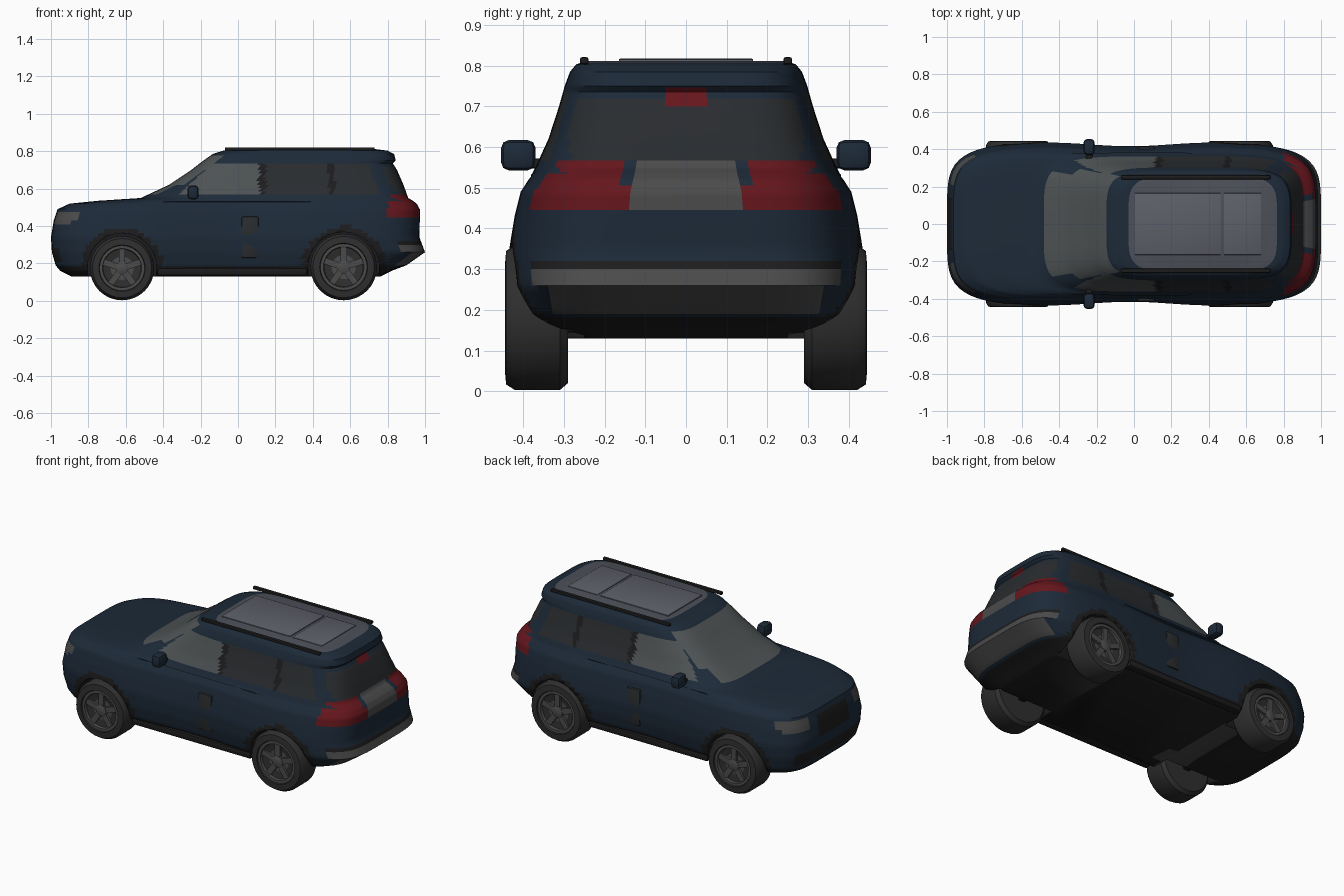
import bpy, bmesh, math
from mathutils import Vector

if "Cube" in bpy.data.objects:
    bpy.data.objects.remove(bpy.data.objects["Cube"])

def mat(name, r, g, b):
    m = bpy.data.materials.new(name)
    m.diffuse_color = (r, g, b, 1)
    m.use_nodes = True
    m.node_tree.nodes["Principled BSDF"].inputs["Base Color"].default_value = m.diffuse_color
    return m

NAVY = mat("navy_paint", .012, .023, .04)
TRIM = mat("dark_trim", .012, .012, .013)
GLASS = mat("light_glass", .075, .085, .088)
DARKGLASS = mat("dark_glass", .022, .025, .028)
RED = mat("red_lamp", .13, .008, .012)
GREY = mat("mid_grey", .07, .07, .07)
ROOF = mat("roof_grey", .075, .08, .10)
PANEL = mat("sunroof_grey", .11, .115, .14)
RUBBER = mat("tyre_rubber", .028, .028, .028)
MATS = [NAVY, TRIM, GLASS, DARKGLASS, RED, GREY, ROOF]
WHEELS = [(-.62, .172), (.565, .178)]

def add(name, bm, mats, angle=35):
    bmesh.ops.recalc_face_normals(bm, faces=bm.faces)
    me = bpy.data.meshes.new(name)
    bm.to_mesh(me)
    bm.free()
    ob = bpy.data.objects.new(name, me)
    bpy.context.collection.objects.link(ob)
    for m in mats:
        me.materials.append(m)
    bpy.ops.object.select_all(action='DESELECT')
    ob.select_set(True)
    bpy.context.view_layer.objects.active = ob
    bpy.ops.object.shade_smooth_by_angle(angle=math.radians(angle))
    return ob

def box(name, c, s, m, bevel=.01):
    bm = bmesh.new()
    bmesh.ops.create_cube(bm, size=1)
    for v in bm.verts:
        v.co = Vector(c) + Vector(v.co[i] * s[i] for i in range(3))
    if bevel:
        bmesh.ops.bevel(bm, geom=bm.edges[:], offset=bevel, segments=2,
                        affect='EDGES', profile=.5)
    return add(name, bm, [m])

def lathe(name, x, z, prof, m, side, n=32):
    # prof is (y, radius); revolved about the axle
    bm = bmesh.new()
    rings = [[bm.verts.new((x + r * math.cos(a * math.tau / n), side * y,
                            z + r * math.sin(a * math.tau / n)))
              for a in range(n)] for y, r in prof]
    for p, q in zip(rings, rings[1:]):
        for i in range(n):
            bm.faces.new((p[i], p[i-1], q[i-1], q[i]))
    bm.faces.new(rings[0])
    bm.faces.new(rings[-1])
    return add(name, bm, [m])

# body shell: horizontal outlines (z, front x, rear x, half width)
LAYERS = [(.13, -.89, .76, .36), (.16, -.95, .82, .405), (.19, -.975, .90, .42),
          (.26, -.995, 1.0, .435), (.34, -1.0, .97, .44), (.43, -.985, .972, .425),
          (.49, -.965, .972, .41), (.52, -.90, .955, .39), (.535, -.75, .935, .378),
          (.55, -.52, .91, .37), (.62, -.37, .885, .338), (.70, -.25, .85, .312),
          (.735, -.205, .828, .302), (.75, -.185, .843, .298), (.785, -.135, .835, .285),
          (.803, -.08, .80, .27), (.812, .02, .73, .245)]
NX, NY, SUB, POW = 56, 24, 4, 5

def outline(z, xf, xr, w):
    sq = [(-1, -1 + 2*i/NY) for i in range(NY)] + [(-1 + 2*i/NX, 1) for i in range(NX)]
    sq += [(-a, -b) for a, b in sq]
    for a, b in sq:
        k = (abs(a)**POW + abs(b)**POW) ** (-1 / POW)
        x = (xf + xr)/2 + (xr - xf)/2 * a * k
        y = w * b * k
        if z < .53:
            y *= 1 - .055 * math.exp(-((x + .02) / .3) ** 2)
        yield x, y, z

def paint(c, n):
    x, y, z = c.x, abs(c.y), c.z
    if z > .808:
        return 6
    if z < .185 or any(math.hypot(x - wx, z - .175) < r + .045 and z < .4
                       for wx, r in WHEELS):
        return 1
    if n.x > .45:                                   # tail
        if z < .32:
            return 5 if z < .30 else 1
        if .45 < z < .56 and y > .15:
            return 4
        if .44 < z < .57:
            return 5 if y < .13 else 0
        if .69 < z < .745 and y < .06:
            return 4
        if .575 < z < .715 and y < .285:
            return 3
    if x > .80 and .45 < z < .535:                  # lamp wrapping to the side
        return 4
    if n.x < -.35:                                  # nose and windscreen
        if .56 < z < .775 and y < .30:
            return 2
        if .40 < z < .475 and .2 < y < .36:
            return 5
        if (.33 < z < .46 and y < .15) or (.2 < z < .27 and y < .3):
            return 1
    elif .56 < z < .735 and -.33 + (z - .56) * 1.1 < x < .76 - (z - .56) * .4:
        if abs(x - .13) < .018 or abs(x - .5) < .018:
            return 1
        return 2 if x < .13 else 3
    return 0

bm = bmesh.new()
rows = []
for p, q in zip(LAYERS, LAYERS[1:]):
    rows += [[a + (b - a) * s / SUB for a, b in zip(p, q)] for s in range(SUB)]
rows.append(LAYERS[-1])
rings = [[bm.verts.new(c) for c in outline(*r)] for r in rows]
for p, q in zip(rings, rings[1:]):
    for i in range(len(p)):
        bm.faces.new((p[i-1], p[i], q[i], q[i-1]))
bm.faces.new(rings[0])
bm.faces.new(rings[-1])
bmesh.ops.recalc_face_normals(bm, faces=bm.faces)
for f in bm.faces:
    f.material_index = paint(f.calc_center_median(), f.normal)
body = add("body_shell", bm, MATS, 40)

for side, tag in ((-1, "near"), (1, "far")):
    for (wx, r), pos in zip(WHEELS, ("front", "rear")):
        nm = f"{pos}_{tag}"
        # wheel arch cut-out
        cut = lathe("arch_cutter_" + nm, wx, .178, [(.25, r + .012), (.6, r + .012)], TRIM, side)
        cut.hide_render = True
        cut.hide_set(True)
        b = body.modifiers.new("arch_" + nm, 'BOOLEAN')
        b.operation, b.object, b.solver = 'DIFFERENCE', cut, 'EXACT'
        b.material_mode = 'TRANSFER'
        # tyre, rim, hub and spokes
        lathe("tyre_" + nm, wx, r + .003,
              [(.29, r*.6), (.29, r*.9), (.31, r), (.42, r), (.442, r*.92),
               (.445, r*.72), (.425, r*.69), (.41, r*.2)], RUBBER, side)
        lathe("rim_" + nm, wx, r + .003,
              [(.41, r*.7), (.438, r*.7), (.438, r*.61), (.415, r*.58)], GREY, side)
        lathe("hub_" + nm, wx, r + .003, [(.40, r*.2), (.432, r*.2), (.438, r*.12)], GREY, side, 16)
        bm = bmesh.new()
        for k in range(5):
            a = k * math.tau / 5 + math.pi / 2
            vs = bmesh.ops.create_cube(bm, size=1)['verts']
            for v in vs:
                u, t, d = r*(.38 + .5*v.co.x), v.co.z * .034, .42 + v.co.y * .02
                v.co = (wx + u*math.cos(a) - t*math.sin(a), side*d,
                        r + .003 + u*math.sin(a) + t*math.cos(a))
        add("spokes_" + nm, bm, [GREY])
    # door mirror
    box("mirror_arm_" + tag, (-.24, side*.365, .56), (.035, .07, .025), TRIM, .006)
    box("mirror_" + tag, (-.24, side*.412, .58), (.06, .085, .075), NAVY, .02)
    # sill, roof rail, side trim panel
    box("sill_" + tag, (-.03, side*.385, .155), (.80, .05, .04), TRIM)
    box("roof_rail_" + tag, (.33, side*.25, .812), (.80, .022, .018), TRIM, .006)
    box("door_panel_" + tag, (.065, side*.405, .34), (.09, .02, .22), DARKGLASS, .008)

# roof panels, tail and nose details
box("sunroof", (.235, 0, .813), (.46, .33, .008), PANEL, .003)
box("rear_roof_panel", (.58, 0, .812), (.20, .33, .008), PANEL, .003)
box("front_axle", (WHEELS[0][0], 0, .17), (.05, .6, .05), TRIM)
box("rear_axle", (WHEELS[1][0], 0, .17), (.05, .6, .05), TRIM)
